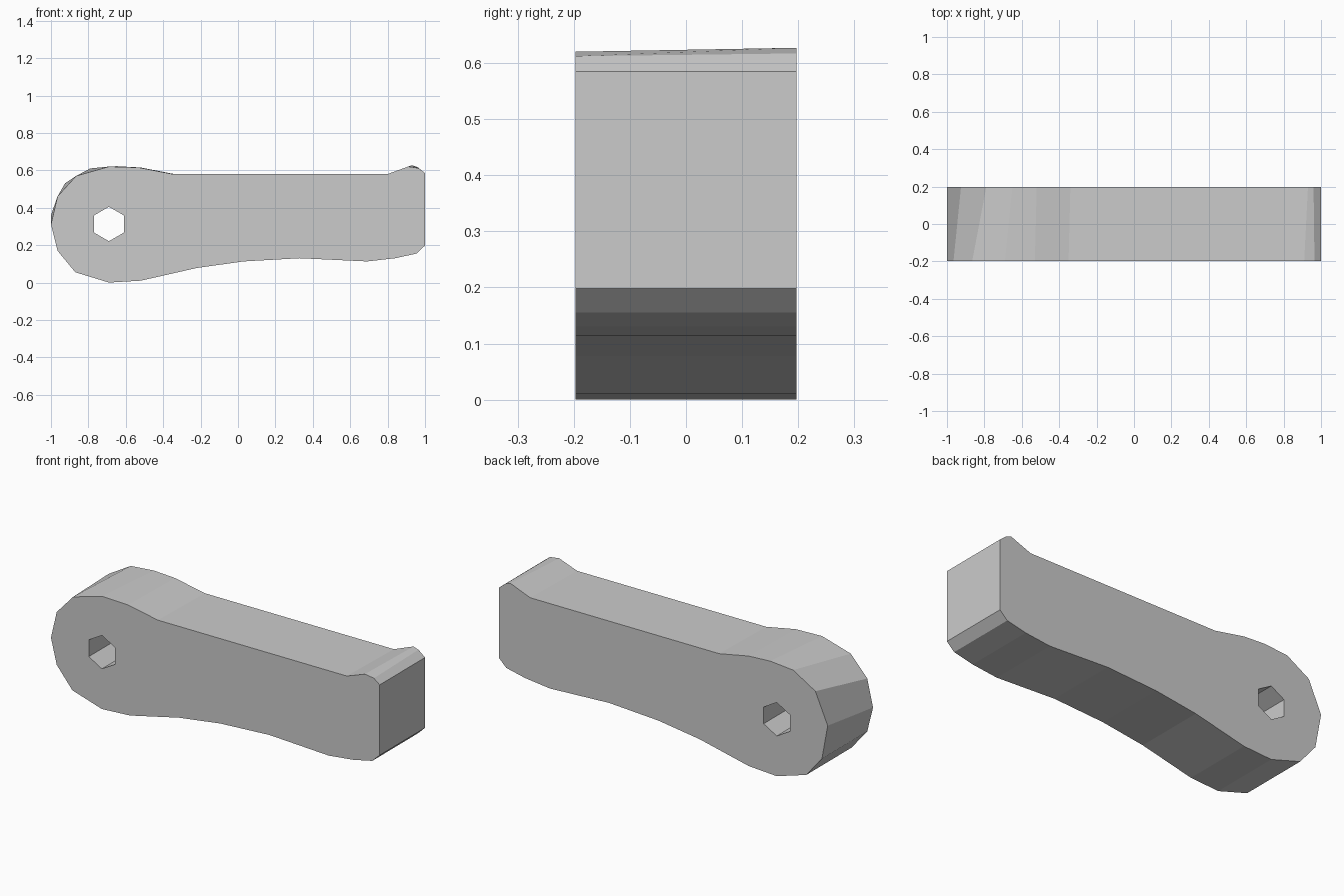
import bpy
import bmesh
import math

cube = bpy.data.objects.get("Cube")
if cube:
    bpy.data.objects.remove(cube, do_unlink=True)

HALF = 0.197  # half thickness of the arm

# Plain grey material
grey = bpy.data.materials.new("plain_grey")
grey.use_nodes = True
colour = (0.6, 0.6, 0.6, 1)
grey.diffuse_color = colour
grey.node_tree.nodes["Principled BSDF"].inputs["Base Color"].default_value = colour

# Arm outline: underside and tip, shared by both faces
underside = [(-0.965, 0.17), (-0.87, 0.055), (-0.69, 0), (-0.52, 0.01),
             (-0.22, 0.078), (0.03, 0.113), (0.33, 0.13), (0.69, 0.113),
             (0.84, 0.13), (0.955, 0.155), (1, 0.198), (1, 0.585)]
# Rounded head and raised lip, slightly twisted from front to back
front_top = [(0.965, 0.612), (0.91, 0.62), (0.80, 0.58), (-0.35, 0.58),
             (-0.53, 0.615), (-0.69, 0.62), (-0.865, 0.57), (-0.965, 0.46), (-1, 0.31)]
back_top = [(0.96, 0.617), (0.93, 0.627), (0.81, 0.58), (-0.34, 0.58),
            (-0.52, 0.615), (-0.65, 0.622), (-0.79, 0.61), (-0.925, 0.53), (-1, 0.36)]

# Six-sided bolt hole through the head
hole = [(-0.69 + 0.092 * math.sin(k * math.pi / 3),
         0.313 + 0.092 * math.cos(k * math.pi / 3)) for k in range(6)]

bm = bmesh.new()


def ring(points, y):
    """Closed loop of vertices and edges at depth y."""
    verts = [bm.verts.new((x, y, z)) for x, z in points]
    edges = [bm.edges.new((v, verts[(i + 1) % len(verts)])) for i, v in enumerate(verts)]
    return verts, edges


def wall(a, b):
    """Faces joining a front loop to the matching back loop."""
    for i in range(len(a)):
        j = (i + 1) % len(a)
        bm.faces.new((a[i], a[j], b[j], b[i]))


front, front_edges = ring(underside + front_top, -HALF)
back, back_edges = ring(underside + back_top, HALF)
hole_front, hole_front_edges = ring(hole, -HALF)
hole_back, hole_back_edges = ring(hole, HALF)

# Flat front and back faces with the hole left open, then the walls
bmesh.ops.triangle_fill(bm, edges=front_edges + hole_front_edges, use_beauty=True)
bmesh.ops.triangle_fill(bm, edges=back_edges + hole_back_edges, use_beauty=True)
wall(front, back)
wall(hole_front, hole_back)
bmesh.ops.recalc_face_normals(bm, faces=bm.faces)

mesh = bpy.data.meshes.new("lever_arm")
bm.to_mesh(mesh)
bm.free()
mesh.materials.append(grey)
arm = bpy.data.objects.new("lever_arm", mesh)
bpy.context.collection.objects.link(arm)
